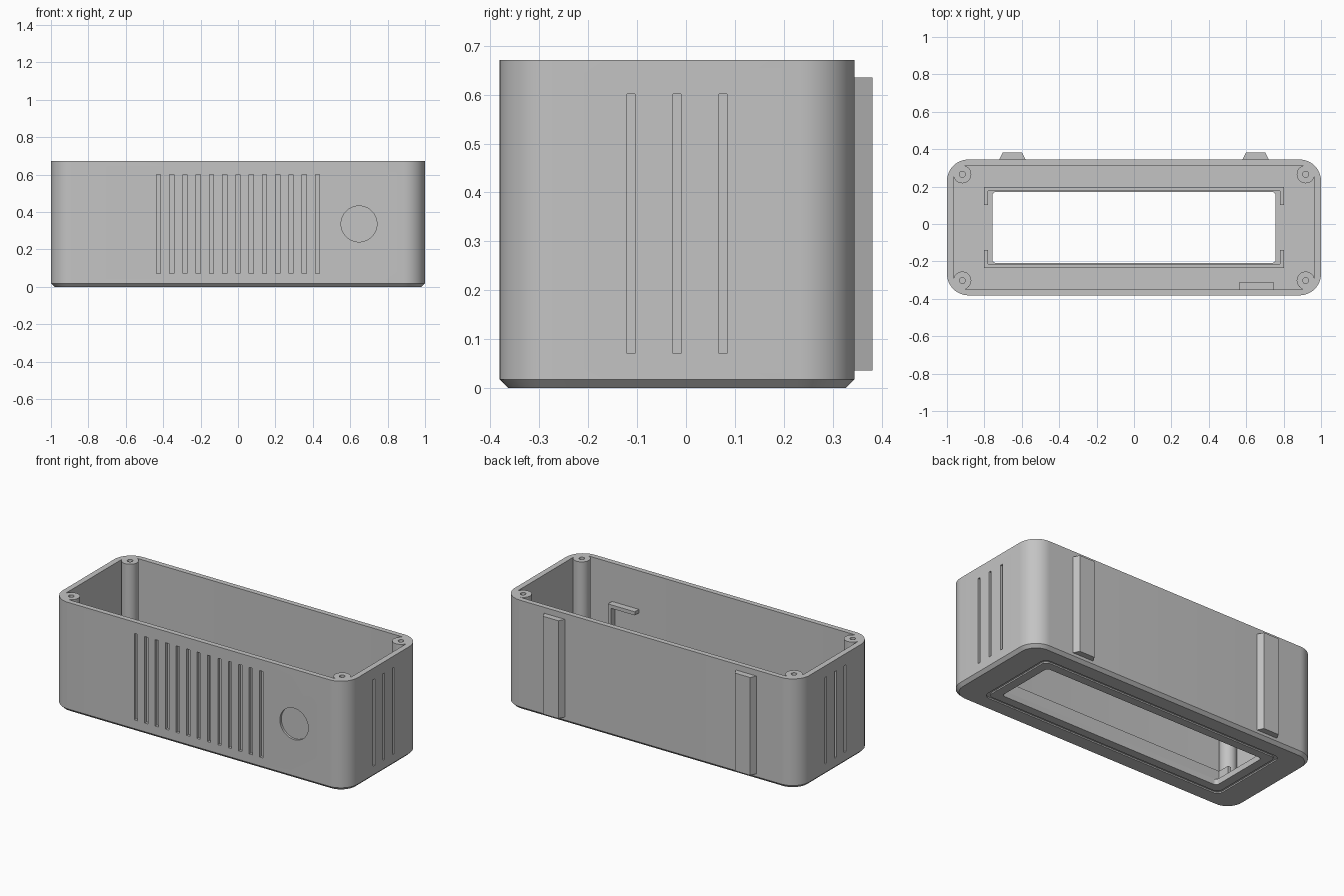
import bpy, bmesh
from math import pi, cos, sin
from mathutils import Matrix

if "Cube" in bpy.data.objects:
    bpy.data.objects.remove(bpy.data.objects["Cube"])

grey = bpy.data.materials.new("light grey plastic")
grey.use_nodes = True
colour = (0.55, 0.55, 0.55, 1)
grey.diffuse_color = colour
grey.node_tree.nodes["Principled BSDF"].inputs["Base Color"].default_value = colour

CY = -0.0183            # centre of the case in y
HX, HY, H = 1.0, 0.3632, 0.671
FLOOR = 0.035


def finish(bm, name):
    bmesh.ops.recalc_face_normals(bm, faces=bm.faces)
    mesh = bpy.data.meshes.new(name)
    bm.to_mesh(mesh)
    bm.free()
    mesh.materials.append(grey)
    ob = bpy.data.objects.new(name, mesh)
    bpy.context.collection.objects.link(ob)
    return ob


def add_box(bm, x0, x1, y0, y1, z0, z1):
    m = Matrix.Translation(((x0 + x1) / 2, (y0 + y1) / 2, (z0 + z1) / 2))
    m = m @ Matrix.Diagonal((x1 - x0, y1 - y0, z1 - z0, 1))
    bmesh.ops.create_cube(bm, size=1, matrix=m)


def add_cylinder(bm, r, depth, m, n=48):
    bmesh.ops.create_cone(bm, cap_ends=True, segments=n, radius1=r, radius2=r,
                          depth=depth, matrix=m)


def rounded_loop(bm, hx, hy, r, z, n=12):
    verts = []
    for q, (sx, sy) in enumerate([(1, 1), (-1, 1), (-1, -1), (1, -1)]):
        for i in range(n + 1):
            a = (q + i / n) * pi / 2
            verts.append(bm.verts.new((sx * (hx - r) + r * cos(a),
                                       CY + sy * (hy - r) + r * sin(a), z)))
    return verts


def boolean(ob, tool, operation):
    mod = ob.modifiers.new("cut", 'BOOLEAN')
    mod.object, mod.operation, mod.solver = tool, operation, 'EXACT'
    bpy.context.view_layer.objects.active = ob
    bpy.ops.object.modifier_apply(modifier=mod.name)
    bpy.data.objects.remove(tool)


# Case: nested rounded outlines lofted from the window, round the outside and back
bm = bmesh.new()
C = 0.018
outlines = [
    (0.757, 0.19, 0.02, 0),                     # window, underside
    (0.812, 0.242, 0.03, 0),                    # groove round the window
    (0.812, 0.242, 0.03, 0.008),
    (0.83, 0.26, 0.04, 0.008),
    (0.83, 0.26, 0.04, 0),
    (HX - C, HY - C, 0.115 - C, 0),             # chamfered foot
    (HX, HY, 0.115, C),
    (HX, HY, 0.115, H),                         # rim
    (HX - 0.035, HY - 0.032, 0.075, H),
    (HX - 0.035, HY - 0.032, 0.075, FLOOR),     # inner floor
    (0.757, 0.19, 0.02, FLOOR),
]
loops = [rounded_loop(bm, *o) for o in outlines]
for a, b in zip(loops, loops[1:] + loops[:1]):
    for i in range(len(a)):
        j = (i + 1) % len(a)
        bm.faces.new((a[i], a[j], b[j], b[i]))
case = finish(bm, "case")

# Corner screw posts, then their holes
corners = [(sx * 0.918, CY + sy * 0.284) for sx in (-1, 1) for sy in (-1, 1)]
bm = bmesh.new()
for x, y in corners:
    z0 = FLOOR - 0.01
    add_cylinder(bm, 0.048, H - z0, Matrix.Translation((x, y, (H + z0) / 2)))
boolean(case, finish(bm, "screw_posts"), 'UNION')

bm = bmesh.new()
for x, y in corners:
    add_cylinder(bm, 0.016, 0.4, Matrix.Translation((x, y, H - 0.1)), 24)
# Vent slots on the front and both ends
DEPTH = 0.018
for i in range(13):
    x = (i - 6) * 0.0708
    add_box(bm, x - 0.011, x + 0.011, CY - HY - 0.05, CY - HY + DEPTH, 0.071, 0.601)
for s in (-1, 1):
    for i in (-1, 0, 1):
        y = CY + i * 0.094
        xs = sorted((s * (HX + 0.05), s * (HX - DEPTH)))
        add_box(bm, *xs, y - 0.0085, y + 0.0085, 0.071, 0.601)
# Round button recess
add_cylinder(bm, 0.096, 0.1, Matrix.Translation((0.647, CY - HY + 0.014 - 0.05, 0.336))
             @ Matrix.Rotation(pi / 2, 4, 'X'), 64)
boolean(case, finish(bm, "recess_cutter"), 'DIFFERENCE')

bpy.ops.object.select_all(action='DESELECT')
case.select_set(True)
bpy.context.view_layer.objects.active = case
bpy.ops.object.shade_smooth_by_angle(angle=pi / 6)

# Tapered mounting rails on the back
for name, cx in (("right_rail", -0.65), ("left_rail", 0.65)):
    bm = bmesh.new()
    back = CY + HY
    section = [(-0.07, back - 0.005), (0.07, back - 0.005), (0.07, back),
               (0.052, 0.3815), (-0.052, 0.3815), (-0.07, back)]
    face = bm.faces.new([bm.verts.new((cx + x, y, 0.036)) for x, y in section])
    up = bmesh.ops.extrude_face_region(bm, geom=[face])["geom"]
    bmesh.ops.translate(bm, vec=(0, 0, 0.599),
                        verts=[v for v in up if isinstance(v, bmesh.types.BMVert)])
    finish(bm, name)

# Raised lips inside, along the window with returns at the corners
TOP = 0.1
for name, s in (("front_window_lip", -1), ("back_window_lip", 1)):
    bm = bmesh.new()
    def span(a, b):
        return sorted((CY + s * a, CY + s * b))
    add_box(bm, -0.802, 0.802, *span(0.195, 0.217), FLOOR - 0.005, TOP)
    for x in (-0.791, 0.791):
        add_box(bm, x - 0.011, x + 0.011, *span(0.12, 0.195), FLOOR - 0.005, TOP)
    finish(bm, name)

# Holder behind the button recess
bm = bmesh.new()
inner = CY - HY + 0.03
add_box(bm, 0.564, 0.747, inner, -0.31, 0.413, 0.435)
add_box(bm, 0.725, 0.747, inner, -0.31, 0.23, 0.413)
finish(bm, "button_holder")
